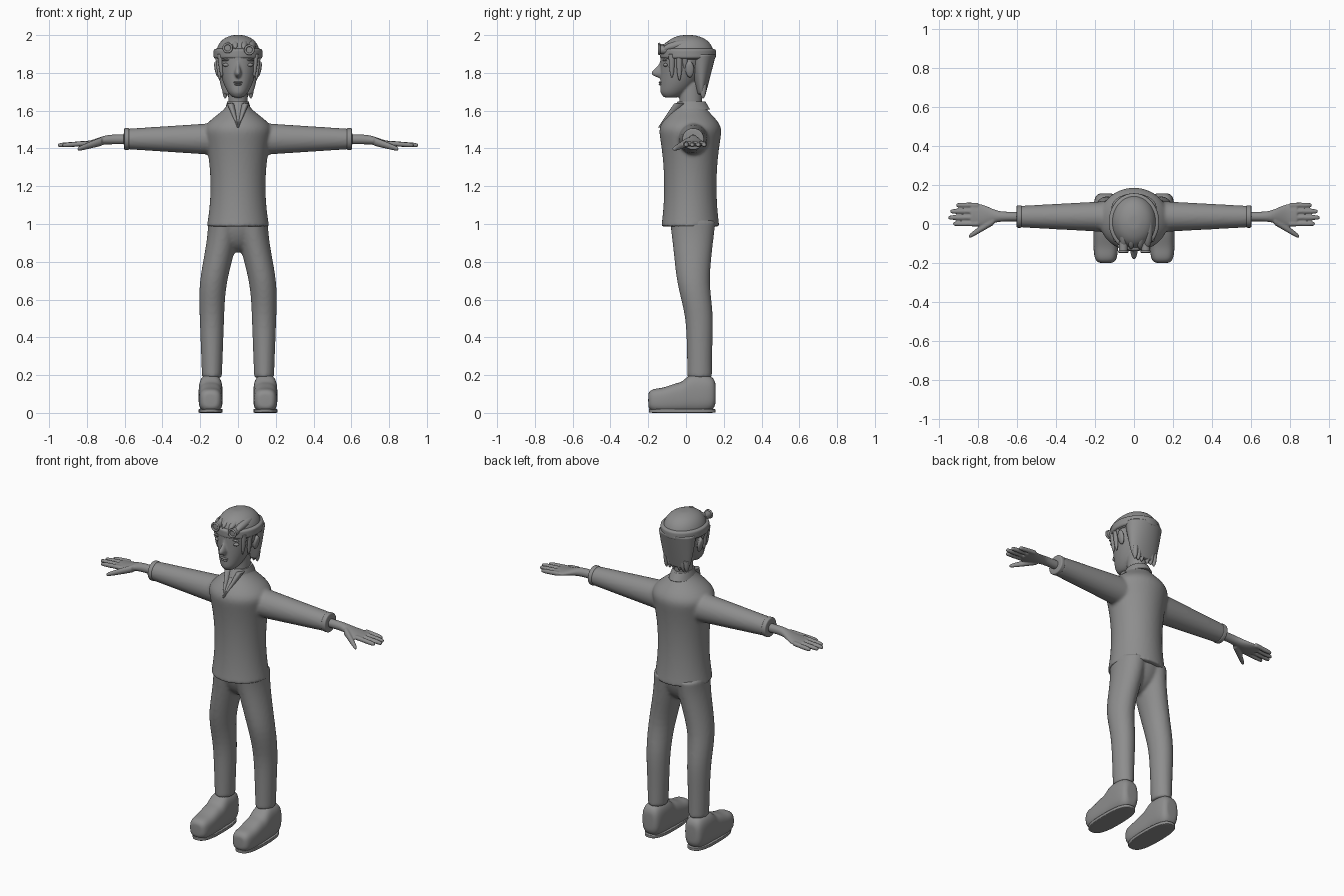
import bpy, bmesh, math
from mathutils import Matrix

cube = bpy.data.objects.get("Cube")
if cube:
    bpy.data.objects.remove(cube, do_unlink=True)

grey = bpy.data.materials.new("plain_grey")
grey.use_nodes = True
grey.diffuse_color = (0.27, 0.27, 0.27, 1)
grey.node_tree.nodes["Principled BSDF"].inputs["Base Color"].default_value = grey.diffuse_color
SEGMENTS = 24


def mix(start, end, t):
    return start + (end - start) * t


def ease(t):
    """Smooth step from 0 to 1, clamped outside."""
    t = min(max(t, 0), 1)
    return t * t * (3 - 2 * t)


def dome(t, power=2):
    """Rounded end: full size at t = 0, nearly closed at t = 1."""
    return max(1 - abs(t) ** power, 0.02) ** (1 / power)


def signed_power(value, power):
    return math.copysign(abs(value) ** power, value)


def loft(bm, axis, low, high, section, both=False, square=2, steps=10):
    """Skin superellipses along an axis. section(t, position) gives two centres and two radii."""
    for side in ((1, -1) if both else (1,)):
        previous = None
        for step in range(steps + 1):
            t = (1 - math.cos(math.pi * step / steps)) / 2
            along = mix(low, high, t)
            centre_a, centre_b, radius_a, radius_b = section(t, along)
            ring = []
            for i in range(SEGMENTS):
                angle = math.tau * i / SEGMENTS
                a = centre_a + radius_a * signed_power(math.cos(angle), 2 / square)
                b = centre_b + radius_b * signed_power(math.sin(angle), 2 / square)
                x, y, z = {"x": (along, a, b), "y": (a, along, b), "z": (a, b, along)}[axis]
                ring.append(bm.verts.new((x * side, y, z)))
            if previous is None:
                bm.faces.new(ring[::-1])
            else:
                for i in range(SEGMENTS):
                    bm.faces.new((previous[i - 1], previous[i], ring[i], ring[i - 1]))
            previous = ring
        bm.faces.new(previous)


def ball(bm, centre, radii, both=False, tilt=0):
    x, y, z = centre
    for side in ((1, -1) if both else (1,)):
        place = (Matrix.Translation((x * side, y, z)) @ Matrix.Rotation(tilt * side, 4, "Y")
                 @ Matrix.Diagonal((*radii, 1)))
        bmesh.ops.create_uvsphere(bm, u_segments=16, v_segments=10, radius=1, matrix=place)


def finish(bm, name, voxel=0, relax=0):
    """Make a smooth object, optionally fused into one skin."""
    bmesh.ops.recalc_face_normals(bm, faces=bm.faces)
    for face in bm.faces:
        face.smooth = True
    mesh = bpy.data.meshes.new(name)
    bm.to_mesh(mesh)
    bm.free()
    mesh.materials.append(grey)
    part = bpy.data.objects.new(name, mesh)
    bpy.context.collection.objects.link(part)
    rounding = part.modifiers.new("round", "SUBSURF")
    rounding.levels = rounding.render_levels = 1
    if voxel:
        fuse = part.modifiers.new("fuse", "REMESH")
        fuse.mode = "VOXEL"
        fuse.voxel_size = voxel
        fuse.use_smooth_shade = True
        smoothing = part.modifiers.new("relax", "SMOOTH")
        smoothing.iterations = relax


# Shirt: torso with a narrow waist, sloping shoulders and tapered sleeves
def torso(t, z):
    flare = ((min(z, 1.5) - 1.2) / 0.3) ** 2
    slope = ease((z - 1.5) / 0.14)
    return (0, 0.023, mix(0.147 + 0.04 * flare, 0.056, slope), mix(0.14 + 0.03 * flare, 0.075, slope))


def sleeve(t, x):
    return 0.038, 1.45, mix(0.085, 0.055, t), mix(0.09, 0.054, t)


bm = bmesh.new()
loft(bm, "z", 0.985, 1.645, torso, steps=20)
loft(bm, "x", 0.05, 0.6, sleeve, both=True)
finish(bm, "shirt", voxel=0.009, relax=5)

# Cuff rims
bm = bmesh.new()
loft(bm, "x", 0.575, 0.605, lambda t, x: (0.038, 1.45, *[0.058 * dome(2 * t - 1, 8)] * 2), both=True)
finish(bm, "sleeve_cuffs")

# Standing collar with two open neckline flaps
bm = bmesh.new()
loft(bm, "z", 1.605, 1.65, lambda t, z: (0, 0.029, mix(0.07, 0.057, t), mix(0.1, 0.074, t)))
loft(bm, "z", 1.51, 1.64, lambda t, z: (0.04 * t, mix(-0.135, -0.03, t), mix(0.004, 0.02, t),
                                        mix(0.014, 0.032, t)), both=True)
finish(bm, "collar")


# Trousers: rounded hips and two legs that spread to the knee
def leg(t, z):
    width = mix(0.085, 0.053, t)
    depth = mix(0.066, 0.123, (1 - t) ** 2)
    return mix(0.075, 0.138, ease(2 * t)), mix(0.036, 0.072, ease(3 * t - 1)), width, depth


bm = bmesh.new()
loft(bm, "z", 0.85, 1.04, lambda t, z: (0, 0.036, 0.156 * dome(1 - t), 0.12 * dome(1 - t)))
loft(bm, "z", 1.02, 0.185, leg, both=True, steps=16)
finish(bm, "trousers", voxel=0.009, relax=5)


# Shoes: low rounded toe rising steeply to the ankle
def shoe(t, y):
    height = 0.133 + 0.03 * ease((y + 0.14) / 0.12) + 0.042 * ease((y + 0.02) / 0.04)
    end = dome(2 * t - 1, 5)
    return 0.145, height / 2, 0.064 * end, height / 2 * end


bm = bmesh.new()
loft(bm, "y", -0.2, 0.157, shoe, both=True, square=2.8, steps=20)
finish(bm, "shoes")
bm = bmesh.new()
loft(bm, "z", 0, 0.022, lambda t, z: (0.145, -0.02, *[r * dome(2 * t - 1, 12) for r in (0.064, 0.178)]),
     both=True, square=2.7)
finish(bm, "soles")


# Hands: wrist widening to the palm, four fingers and a thumb
def palm(t, x):
    spread = ease((x - 0.68) / 0.12)
    return mix(0.038, 0.046, spread), mix(1.448, 1.424, spread), mix(0.025, 0.06, spread), mix(0.026, 0.015, spread)


bm = bmesh.new()
loft(bm, "x", 0.57, 0.84, palm, both=True)
for finger, tip in enumerate((0.93, 0.955, 0.945, 0.913)):
    loft(bm, "x", 0.8, tip, lambda t, x: (0.001 + 0.032 * finger, mix(1.427, 1.417, t),
                                          *[0.013 * dome(t, 6)] * 2), both=True)
loft(bm, "x", 0.72, 0.85, lambda t, x: (mix(0.02, -0.066, t), mix(1.438, 1.396, t),
                                        *[mix(0.024, 0.013, t) * dome(t, 6)] * 2), both=True)
finish(bm, "hands", voxel=0.005, relax=2)


# Head: narrow chin widening to the temples, with neck, nose and ears
def face(t, z):
    rise = (z - 1.665) / 0.2
    back = mix(-0.08, 0.13, math.sqrt(rise))
    front = -0.137 + 0.02 * (1 - ease(rise * 6))
    return 0, (front + back) / 2, 0.112 * rise ** 0.4, (back - front) / 2


def nose(t, z):
    bump = math.sin(math.pi * (1 - t) ** 2)
    return 0, -0.12, mix(0.008, 0.021, bump), mix(0.02, 0.067, bump)


bm = bmesh.new()
loft(bm, "z", 1.67, 1.91, face, steps=16)
loft(bm, "z", 1.56, 1.75, lambda t, z: (0, 0.025, 0.052, 0.06))
loft(bm, "z", 1.772, 1.86, nose)
ball(bm, (0.112, 0.02, 1.818), (0.012, 0.025, 0.046), both=True, tilt=0.2)
finish(bm, "head", voxel=0.006, relax=2)

# Eyes, brows and lips
bm = bmesh.new()
ball(bm, (0.06, -0.107, 1.842), (0.022, 0.014, 0.01), both=True)
finish(bm, "eyes")
bm = bmesh.new()
ball(bm, (0.06, -0.112, 1.868), (0.027, 0.012, 0.005), both=True, tilt=0.12)
finish(bm, "brows")
bm = bmesh.new()
for height, width in ((1.75, 0.026), (1.739, 0.021)):
    ball(bm, (0, -0.132, height), (width, 0.013, 0.006))
finish(bm, "lips")


# Hair: domed crown, back of the head narrowing to the nape
def crown(t, z):
    size = dome(t, 2.5)
    return 0, 0.01, 0.12 * size, 0.142 * size


def back_hair(t, z):
    return 0, 0.082, mix(0.07, 0.118, math.sqrt(t)), mix(0.022, 0.078, t)


bm = bmesh.new()
loft(bm, "z", 1.87, 2, crown)
loft(bm, "z", 1.685, 1.9, back_hair)
# Pointed locks along the nape and in front of the ears
for x in (0.02, 0.045, 0.068):
    loft(bm, "z", 1.665, 1.74, lambda t, z: (x, 0.09, 0.017 * dome(1 - t), 0.02 * dome(1 - t)), both=True)
for y, low in ((-0.075, 1.775), (-0.035, 1.76), (-0.005, 1.82)):
    temple = 0.11 * math.sqrt(1 - (y / 0.15) ** 2)
    loft(bm, "z", low, 1.9, lambda t, z: (mix(temple - 0.01, temple, t), y, 0.014 * dome(1 - t),
                                          0.017 * dome(1 - t)), both=True)
finish(bm, "hair")

# Swept tufts over the crown
bm = bmesh.new()
for x in (-0.055, -0.015, 0.03, 0.068):
    loft(bm, "y", -0.13, 0.04, lambda t, y: (x + 0.01 * t, mix(1.93, 1.975, math.sqrt(t)) - 3 * x * x,
                                             *[0.023 * dome(2 * t - 1)] * 2))
finish(bm, "tufts")

# Headband with two round goggles
bm = bmesh.new()
loft(bm, "z", 1.872, 1.931, lambda t, z: (0, 0.01, *[r * dome(2 * t - 1, 8) for r in (0.131, 0.15)]))
finish(bm, "headband")
bm = bmesh.new()
for x, z in ((0.06, 1.922), (-0.055, 1.932)):
    loft(bm, "y", -0.142, -0.09, lambda t, y: (x, z, 0.022, 0.022))
    bpy.ops.mesh.primitive_torus_add(location=(x, -0.142, z), rotation=(math.pi / 2, 0, 0),
                                     major_radius=0.022, minor_radius=0.006)
    rim = bpy.context.object
    rim.name = "goggle_rim"
    rim.data.materials.append(grey)
    bpy.ops.object.shade_smooth()
finish(bm, "goggle_lenses")
